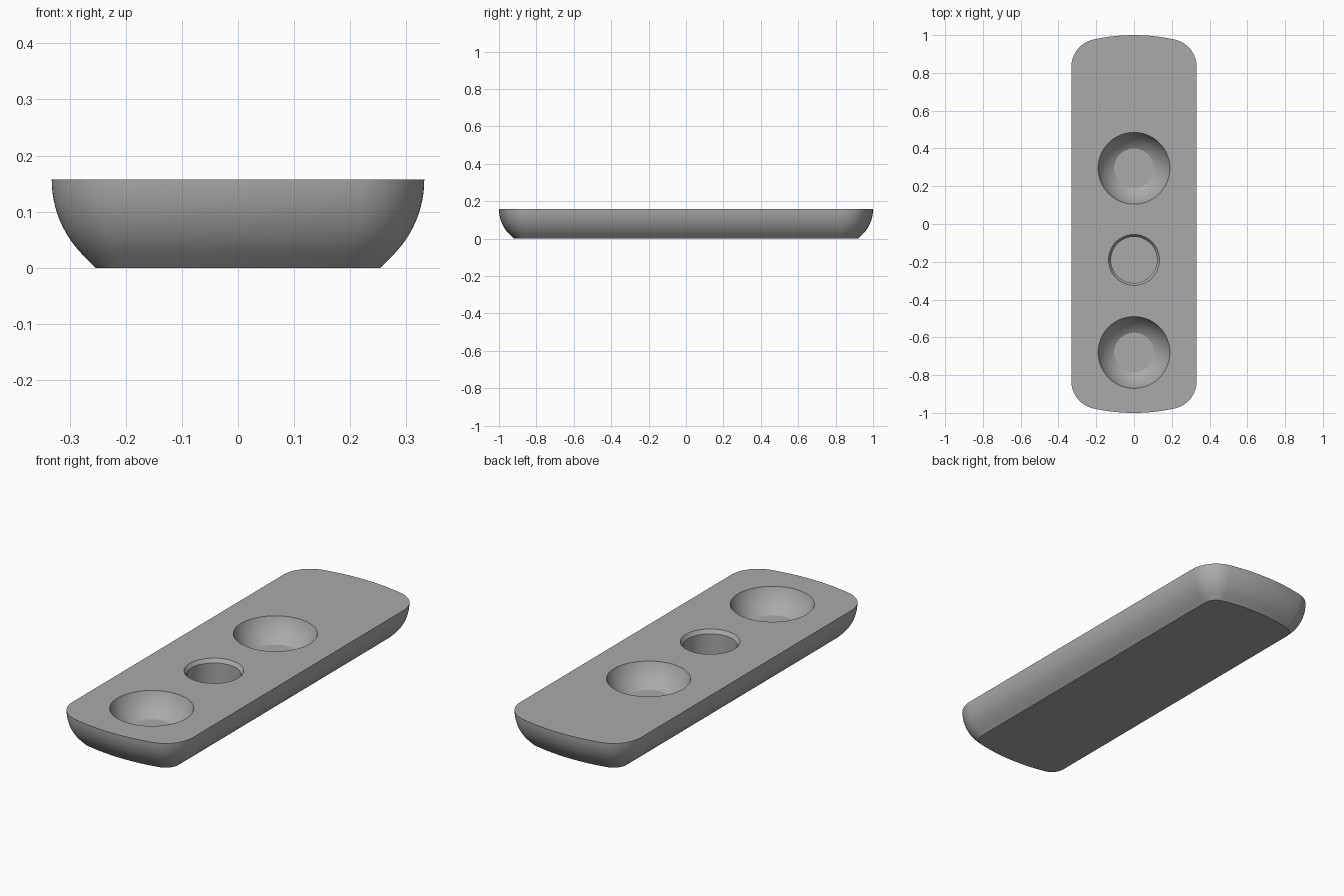
import bpy, bmesh
from math import sin, cos, asin, sqrt, radians, pi

if "Cube" in bpy.data.objects:
    bpy.data.objects.remove(bpy.data.objects["Cube"])

HEIGHT = 0.157
HALF_WIDTH = 0.332
CORNER = 0.15
SIDE_RADIUS = 0.19

grey = bpy.data.materials.new("plain grey")
grey.use_nodes = True
grey.diffuse_color = (0.4, 0.4, 0.4, 1)
grey.node_tree.nodes["Principled BSDF"].inputs["Base Color"].default_value = grey.diffuse_color


def loft(name, rings):
    """Closed solid through stacked rings of equal length, bottom to top."""
    bm = bmesh.new()
    loops = [[bm.verts.new(p) for p in ring] for ring in rings]
    for low, high in zip(loops, loops[1:]):
        for i in range(len(low)):
            j = (i + 1) % len(low)
            bm.faces.new((low[i], low[j], high[j], high[i]))
    bm.faces.new(loops[0][::-1])
    bm.faces.new(loops[-1])
    bmesh.ops.recalc_face_normals(bm, faces=bm.faces)
    mesh = bpy.data.meshes.new(name)
    bm.to_mesh(mesh)
    bm.free()
    mesh.materials.append(grey)
    obj = bpy.data.objects.new(name, mesh)
    bpy.context.collection.objects.link(obj)
    return obj


def outline(inset, z):
    """Tray outline: straight sides, round corners, ends on a unit arc."""
    cx = HALF_WIDTH - CORNER
    cy = sqrt((1 - CORNER) ** 2 - cx ** 2)
    lean = asin(cx / (1 - CORNER))
    r = CORNER - inset
    quarter = []
    for i in range(17):
        a = (pi / 2 - lean) * i / 16
        quarter.append((cx + r * cos(a), cy + r * sin(a)))
    for i in range(1, 9):
        a = lean * (1 - i / 8)
        quarter.append(((1 - inset) * sin(a), (1 - inset) * cos(a)))
    half = quarter + [(-x, y) for x, y in quarter[-2::-1]]
    return [(x, y, z) for x, y in half + [(-x, -y) for x, y in half]]


def lathe(name, y, profile):
    """Round solid at the given y, from (radius, z) pairs."""
    turn = [2 * pi * i / 96 for i in range(96)]
    return loft(name, [[(r * cos(a), y + r * sin(a), z) for a in turn] for r, z in profile])


# Tray body: slanted foot that runs into a rounded side
foot = HEIGHT - SIDE_RADIUS * sin(pi / 4)
side = [(SIDE_RADIUS * (1 - cos(pi / 4)) + foot, 0)]
for i in range(13):
    a = pi / 4 * (1 - i / 12)
    side.append((SIDE_RADIUS * (1 - cos(a)), HEIGHT - SIDE_RADIUS * sin(a)))
tray = loft("tray_body", [outline(d, z) for d, z in side])

# Bowl-shaped hollows with flat floors
BOWL_R, BOWL_LIFT = 0.2015, 0.067
bowl = []
for i in range(17):
    a = radians(31.4) + (asin(0.19 / BOWL_R) - radians(31.4)) * i / 16
    bowl.append((BOWL_R * sin(a), HEIGHT + BOWL_LIFT - BOWL_R * cos(a)))
bowl.append((0.196, HEIGHT + 0.02))

# Straight socket with a bevelled rim
socket = [(0.122, 0.027), (0.122, HEIGHT - 0.018), (0.135, HEIGHT), (0.149, HEIGHT + 0.02)]

cutters = [
    lathe("front_bowl_cutter", -0.68, bowl),
    lathe("back_bowl_cutter", 0.295, bowl),
    lathe("socket_cutter", -0.19, socket),
]

# Cut the hollows, then drop the cutters
bpy.ops.object.select_all(action="DESELECT")
tray.select_set(True)
bpy.context.view_layer.objects.active = tray
for cutter in cutters:
    cutter.hide_render = True
    cut = tray.modifiers.new(cutter.name, "BOOLEAN")
    cut.operation = "DIFFERENCE"
    cut.solver = "EXACT"
    cut.object = cutter
    bpy.ops.object.modifier_apply(modifier=cut.name)
    bpy.data.objects.remove(cutter)

bpy.ops.object.shade_smooth_by_angle(angle=radians(30))
